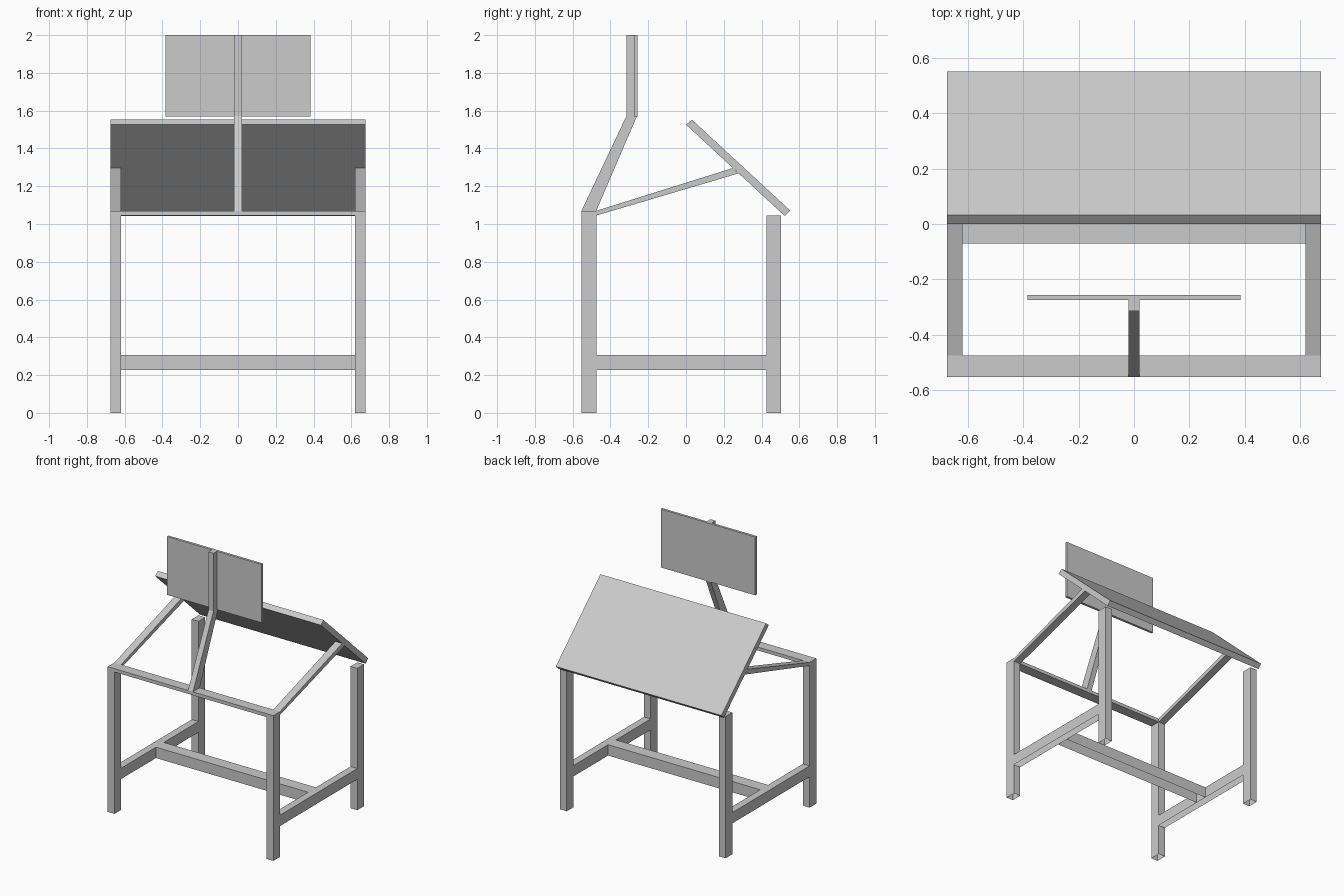
import bpy
import bmesh

if "Cube" in bpy.data.objects:
    bpy.data.objects.remove(bpy.data.objects["Cube"])


def prism(name, profile, x0, x1, open_bottom=False, mirror=False):
    """Extrude a (y, z) profile from x0 to x1."""
    bm = bmesh.new()
    face = bm.faces.new([bm.verts.new((x0, y, z)) for y, z in profile])
    ext = bmesh.ops.extrude_face_region(bm, geom=[face])["geom"]
    moved = [v for v in ext if isinstance(v, bmesh.types.BMVert)]
    bmesh.ops.translate(bm, verts=moved, vec=(x1 - x0, 0, 0))
    bmesh.ops.recalc_face_normals(bm, faces=bm.faces[:])
    if open_bottom:
        bm.normal_update()
        under = [f for f in bm.faces if f.normal.z < -0.9]
        bmesh.ops.delete(bm, geom=under, context="FACES")
    mesh = bpy.data.meshes.new(name)
    bm.to_mesh(mesh)
    bm.free()
    obj = bpy.data.objects.new(name, mesh)
    bpy.context.collection.objects.link(obj)
    if mirror:
        obj.modifiers.new("mirror", "MIRROR").use_mirror_merge = False
    return obj


def rect(y0, y1, z0, z1):
    return [(y0, z0), (y1, z0), (y1, z1), (y0, z1)]


W, IN = 0.675, 0.62                # outer and inner half widths
FRONT, FRONT_IN = -0.553, -0.475   # front leg depth
BACK_IN, BACK = 0.425, 0.503       # back leg depth
R0, R1 = 0.227, 0.307              # rail heights

# H-shaped side frames: two legs and a rail, hollow from below
prism("side_frame", [
    (FRONT, 0), (FRONT_IN, 0), (FRONT_IN, R0), (BACK_IN, R0), (BACK_IN, 0),
    (BACK, 0), (BACK, 1.045), (BACK_IN, 1.045), (BACK_IN, R1), (FRONT_IN, R1),
    (FRONT_IN, 1.07), (FRONT, 1.07)], IN, W, open_bottom=True, mirror=True)

# Long stretcher between the side rails
prism("stretcher", rect(-0.07, 0.022, R0, R1), -IN, IN, open_bottom=True)

# Thin bar joining the front legs
prism("front_bar", rect(FRONT, FRONT_IN, 1.045, 1.07), -IN, IN)

# Struts from the front legs up to the underside of the top
prism("strut", [(FRONT_IN, 1.045), (0.278, 1.268), (0.248, 1.296),
                (FRONT_IN, 1.07)], IN, W, mirror=True)

# Tilted drawing board
prism("drawing_board", [(0.0, 1.526), (0.522, 1.043), (0.552, 1.071),
                        (0.032, 1.552)], -W, W)

# Bent post and the screen panel it carries
prism("screen_post", [(FRONT, 1.07), (FRONT_IN, 1.07), (-0.26, 1.57),
                      (-0.26, 2.0), (-0.315, 2.0), (-0.315, 1.573)],
      -0.02, 0.02)
prism("screen_panel", rect(-0.274, -0.256, 1.57, 2.0), -0.385, 0.385)
